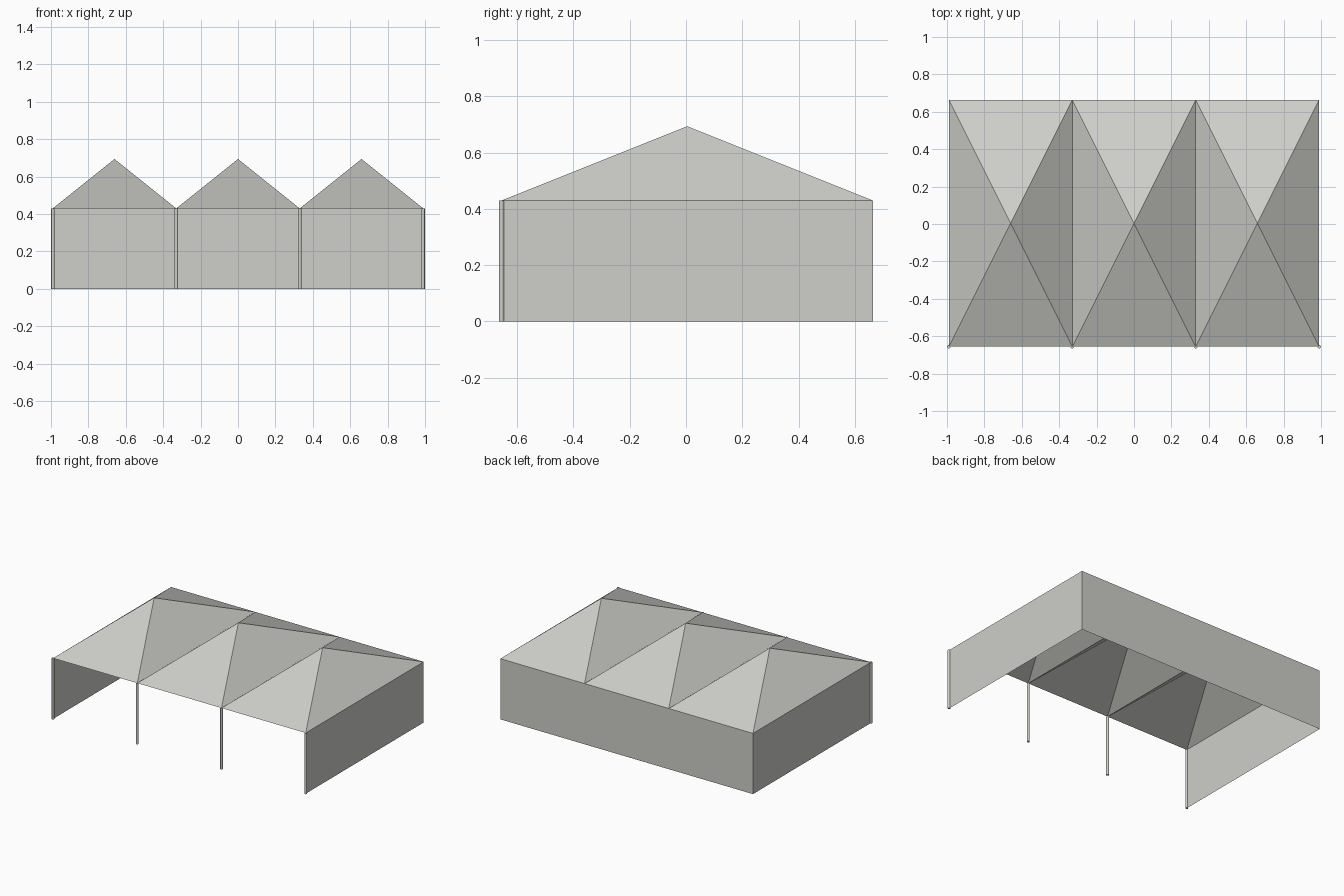
import bpy
import bmesh

cube = bpy.data.objects.get("Cube")
if cube:
    bpy.data.objects.remove(cube)

BAY = 0.66                      # width of one tent bay
FRONT, BACK = -0.656, 0.664     # roof limits in y
MID = (FRONT + BACK) / 2
EAVE, PEAK = 0.43, 0.694
RADIUS = 0.009
HALF = 1.5 * BAY


def make_material(name, colour):
    mat = bpy.data.materials.new(name)
    mat.use_nodes = True
    mat.diffuse_color = colour
    mat.node_tree.nodes["Principled BSDF"].inputs["Base Color"].default_value = colour
    return mat


canvas = make_material("light grey canvas", (0.62, 0.62, 0.59, 1))


def finish(name, bm):
    mesh = bpy.data.meshes.new(name)
    bm.to_mesh(mesh)
    bm.free()
    obj = bpy.data.objects.new(name, mesh)
    bpy.context.collection.objects.link(obj)
    mesh.materials.append(canvas)
    return obj


def sheet(name, corners):
    bm = bmesh.new()
    bm.faces.new([bm.verts.new(c) for c in corners])
    return finish(name, bm)


# Pyramid canopies, open underneath
for i, side in enumerate(("right", "middle", "left")):
    x = (i - 1) * BAY
    a, b = x - BAY / 2, x + BAY / 2
    bm = bmesh.new()
    base = [bm.verts.new((px, py, EAVE)) for px, py in
            ((a, FRONT), (b, FRONT), (b, BACK), (a, BACK))]
    apex = bm.verts.new((x, MID, PEAK))
    for k in range(4):
        bm.faces.new((base[k], base[(k + 1) % 4], apex))
    finish(side + "_canopy", bm)

# Hanging fabric walls on the back and both ends
sheet("back_wall", [(HALF, BACK, 0), (-HALF, BACK, 0),
                    (-HALF, BACK, EAVE), (HALF, BACK, EAVE)])
sheet("left_wall", [(HALF, FRONT, 0), (HALF, BACK, 0),
                    (HALF, BACK, EAVE), (HALF, FRONT, EAVE)])
sheet("right_wall", [(-HALF, BACK, 0), (-HALF, FRONT, 0),
                     (-HALF, FRONT, EAVE), (-HALF, BACK, EAVE)])

# Round poles along the open front
for i in range(4):
    bm = bmesh.new()
    bmesh.ops.create_cone(bm, cap_ends=True, segments=16, radius1=RADIUS,
                          radius2=RADIUS, depth=EAVE)
    pole = finish("front_pole_%d" % (i + 1), bm)
    pole.location = (i * BAY - HALF, FRONT, EAVE / 2)
